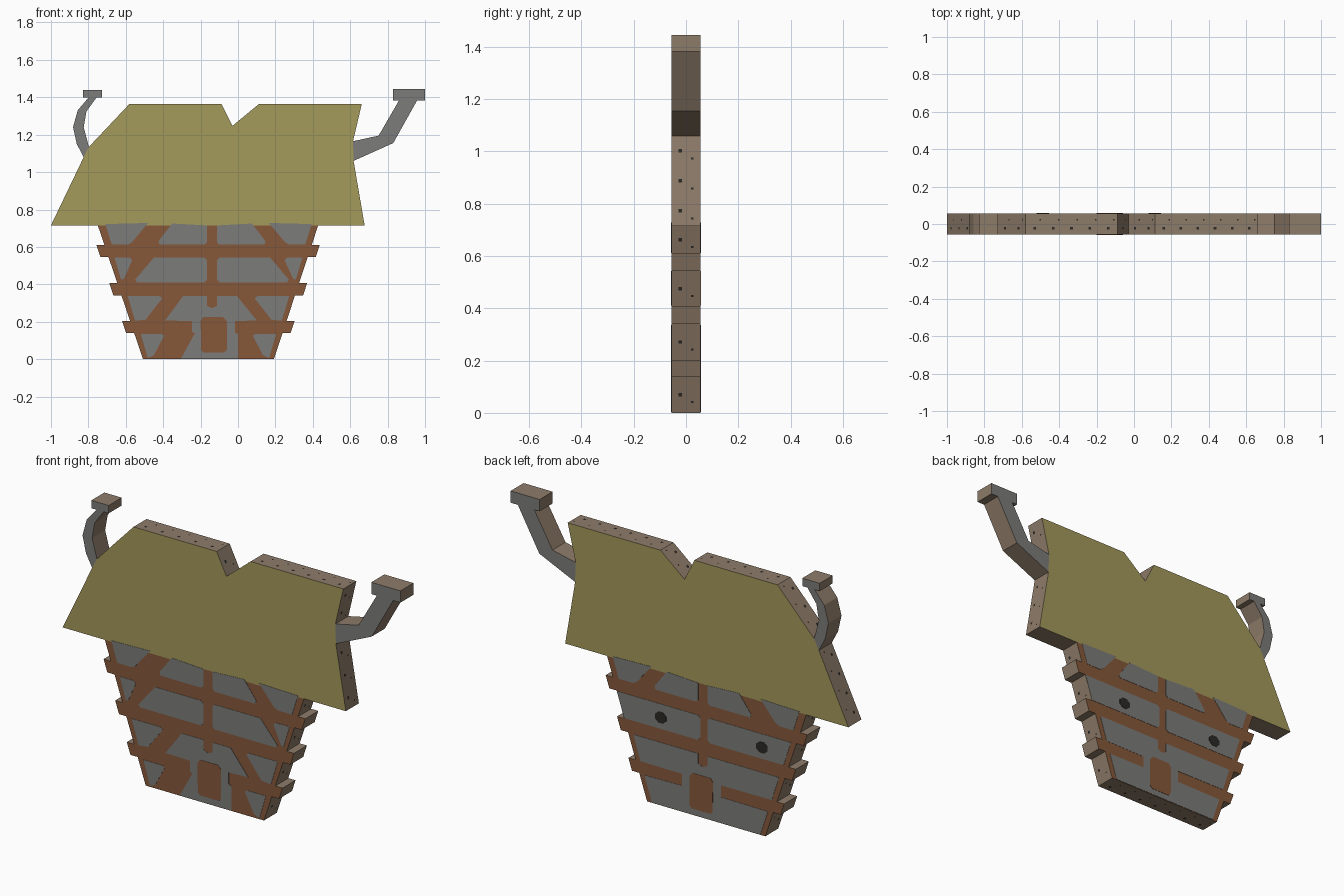
import bpy, bmesh, math
from mathutils import Vector

if "Cube" in bpy.data.objects:
    bpy.data.objects.remove(bpy.data.objects["Cube"])

H = 0.055  # half thickness of the flat model


def mat(name, c):
    m = bpy.data.materials.new(name)
    m.diffuse_color = (*c, 1)
    m.use_nodes = True
    m.node_tree.nodes["Principled BSDF"].inputs["Base Color"].default_value = m.diffuse_color
    return m


STRAW = mat("straw yellow", (0.37, 0.32, 0.105))
GREY = mat("plaster grey", (0.2, 0.2, 0.195))
WOOD = mat("timber brown", (0.24, 0.098, 0.042))
EDGE = mat("edge brown", (0.27, 0.2, 0.142))
DARK = mat("dark", (0.025, 0.022, 0.018))


def finish(bm, name, mats):
    me = bpy.data.meshes.new(name)
    bm.to_mesh(me)
    bm.free()
    for m in mats:
        me.materials.append(m)
    ob = bpy.data.objects.new(name, me)
    bpy.context.collection.objects.link(ob)
    return ob


def prism(name, pts, face_mat, y0=-H, y1=H, side_mat=EDGE):
    """Extrude an x-z outline along y; flat sides get the side colour."""
    bm = bmesh.new()
    a = [bm.verts.new((x, y0, z)) for x, z in pts]
    b = [bm.verts.new((x, y1, z)) for x, z in pts]
    n = len(pts)
    bm.faces.new(a)
    bm.faces.new(b[::-1])
    for i in range(n):
        j = (i + 1) % n
        bm.faces.new((a[j], a[i], b[i], b[j])).material_index = 1
    bmesh.ops.recalc_face_normals(bm, faces=bm.faces[:])
    return finish(bm, name, [face_mat, side_mat])


def plate(name, pts, m, front=True, lift=0.0015):
    """Thin painted plate on the front or back face."""
    y = (-H - lift, -H + 0.002) if front else (H - 0.002, H + lift)
    prism(name, pts, m, *y, side_mat=m)


def mirror(pts, axis):
    return [(2 * axis - x, z) for x, z in pts]


# Roof
roof = [(-1, .715), (-.825, 1.08), (-.797, 1.135), (-.58, 1.365), (-.088, 1.365),
        (-.03, 1.247), (.113, 1.365), (.662, 1.365), (.615, 1.165), (.618, 1.06), (.677, .715)]
prism("roof", roof, STRAW)

# Chimney pipes
prism("curved_chimney", [(-.825, 1.08), (-.862, 1.15), (-.882, 1.24), (-.857, 1.33), (-.8, 1.398),
                         (-.83, 1.398), (-.83, 1.44), (-.727, 1.44), (-.727, 1.398), (-.757, 1.398),
                         (-.81, 1.325), (-.825, 1.24), (-.797, 1.135)], GREY)
prism("bent_chimney", [(.615, 1.165), (.752, 1.195), (.86, 1.382), (.828, 1.382), (.828, 1.445),
                       (1, 1.445), (1, 1.382), (.957, 1.382), (.83, 1.155), (.618, 1.06)], GREY)


# Tapered wall with protruding beam ends
def left(z):
    return -.508 - .338 * z


def right(z):
    return .192 + .331 * z


def stepped(edge, out):
    pts = [(edge(0), 0)]
    for lo, hi in ((.14, .203), (.34, .407), (.545, .61)):
        pts += [(edge(lo), lo), (edge(lo) + out, lo), (edge(hi) + out, hi), (edge(hi), hi)]
    return pts + [(edge(.716), .716)]


wall = stepped(left, -.043) + stepped(right, .043)[::-1]
prism("timber_wall", wall, WOOD)

# Grey plaster panels between the timbers: (left half outline, mirror axis)
top_row = [([(-.71, .722), (-.481, .728), (-.567, .625), (-.59, .612), (-.675, .612)], -.158),
           ([(-.353, .725), (-.166, .715), (-.166, .625), (-.18, .612), (-.42, .612), (-.425, .63)], -.139)]
front_rows = [([(-.66, .543), (-.58, .543), (-.565, .53), (-.61, .43), (-.625, .425)], -.158),
              ([(-.45, .543), (-.18, .543), (-.166, .53), (-.166, .425), (-.18, .41),
                (-.54, .41), (-.55, .425)], -.139),
              ([(-.59, .337), (-.42, .337), (-.405, .325), (-.495, .21), (-.55, .205)], -.158),
              ([(-.52, .135), (-.41, .135), (-.395, .125), (-.45, .02), (-.482, .005)], -.158)]
back_rows = [([(-.66, .543), (-.18, .543), (-.166, .53), (-.166, .425), (-.18, .41), (-.617, .41)], -.145)]
for front, rows in ((True, top_row + front_rows), (False, top_row + back_rows)):
    for pts, axis in rows:
        plate("plaster_panel", pts, GREY, front)
        plate("plaster_panel", mirror(pts, axis), GREY, front)

stub = [(-.166, .337), (-.166, .285), (-.139, .272), (-.112, .285), (-.112, .337)]
plate("front_door_surround", [(-.294, .337)] + stub +
      [(-.005, .337), (.1, .207), (-.016, .203), (-.016, .14), (0, .135), (0, .003),
       (-.305, .003), (-.23, .14), (-.246, .145), (-.246, .203), (-.39, .207)], GREY)
plate("back_door_surround", [(-.59, .337)] + stub +
      [(.272, .337), (.23, .205), (-.016, .203), (-.016, .14), (.207, .137), (.163, .003),
       (-.479, .003), (-.524, .137), (-.246, .14), (-.246, .203), (-.547, .205)], GREY, False)

# Door on both sides
door = [(-.197, .05), (-.185, .035), (-.075, .035), (-.06, .05), (-.06, .205), (-.08, .225),
        (-.185, .225), (-.2, .205)]
for front in (True, False):
    plate("door", door, WOOD, front, 0.003)

# Dark round windows on the back
for cx in (.11, -.489):
    plate("back_window", [(cx + .036 * math.cos(i * math.pi / 4 + .39),
                           .471 + .032 * math.sin(i * math.pi / 4 + .39)) for i in range(8)],
          DARK, False, 0.003)

# Small dark specks along the outer edge of the roof and wall
bm = bmesh.new()
for outline in (roof, wall):
    for i, p in enumerate(outline):
        q = outline[(i + 1) % len(outline)]
        p3, q3 = Vector((p[0], 0, p[1])), Vector((q[0], 0, q[1]))
        d = q3 - p3
        n = int(d.length / .09)
        if n < 1 or d.length > 1:
            continue
        d.normalize()
        out = Vector((-d.z, 0, d.x)) * .001
        for k in range(n):
            c = p3.lerp(q3, (k + .5) / n) + out
            for y, s in ((-.022, .007), (.024, .004)):
                o = c + Vector((0, y, 0)) + d * (.03 if y > 0 else 0)
                u, v = d * s, Vector((0, s, 0))
                bm.faces.new([bm.verts.new(o + e) for e in (-u - v, -u + v, u + v, u - v)])
finish(bm, "edge_specks", [DARK])
